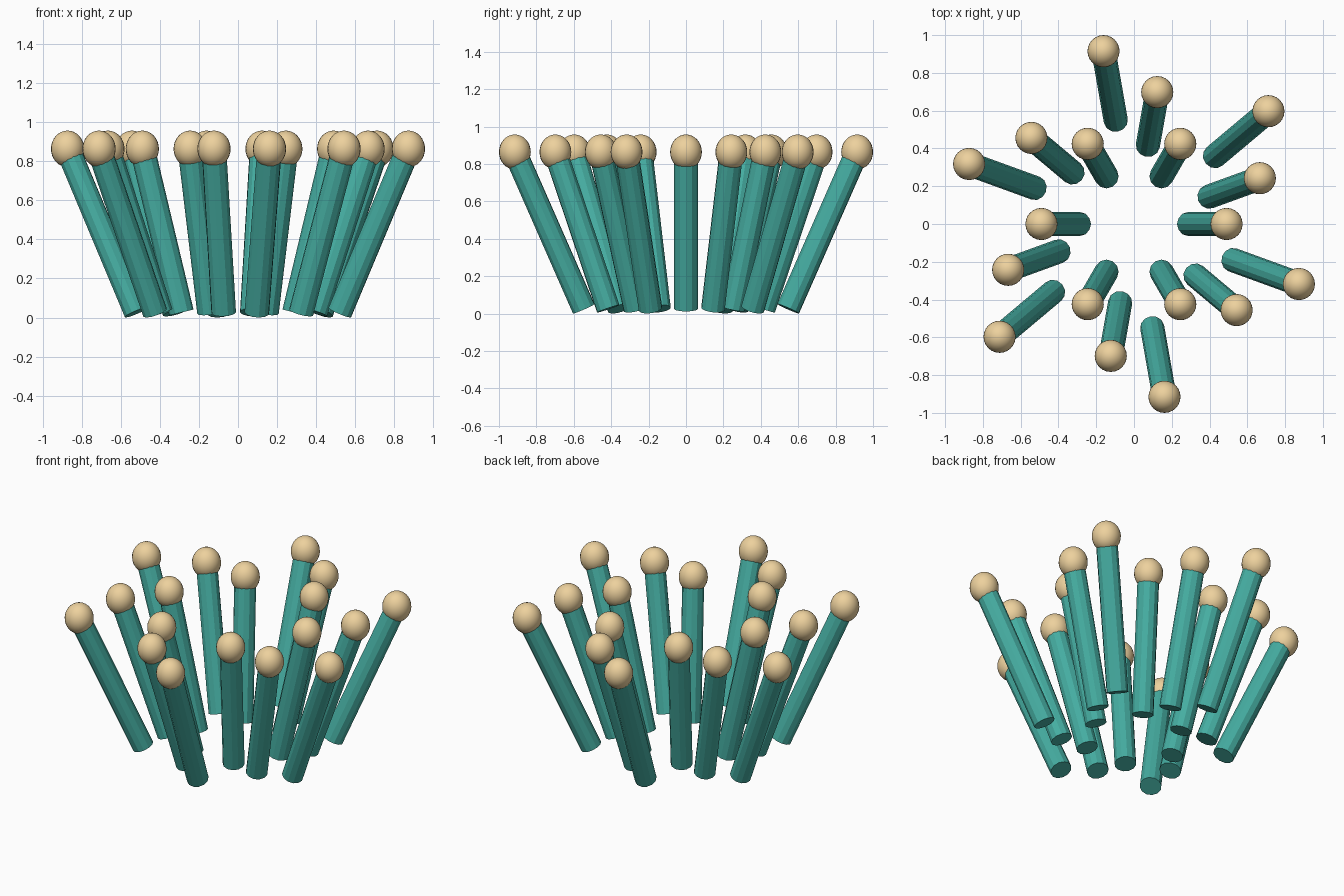
import bpy
from math import radians, cos, sin
from mathutils import Vector

if "Cube" in bpy.data.objects:
    bpy.data.objects.remove(bpy.data.objects["Cube"])


def material(name, color):
    m = bpy.data.materials.new(name)
    m.diffuse_color = color
    m.use_nodes = True
    m.node_tree.nodes["Principled BSDF"].inputs["Base Color"].default_value = m.diffuse_color
    return m


teal = material("teal", (0.06, 0.42, 0.36, 1))
sand = material("sand", (0.85, 0.64, 0.34, 1))

STALK_R, BASE_Z, TIP_Z = 0.064, 0.026, 0.864


def stalk(name, base, tip):
    # 12-sided leaning rod ending inside its bead
    axis = tip - base
    bpy.ops.mesh.primitive_cylinder_add(vertices=12, radius=STALK_R, depth=axis.length,
                                        location=(base + tip) / 2)
    ob = bpy.context.object
    ob.name = name
    ob.rotation_euler = axis.to_track_quat('Z', 'Y').to_euler()
    ob.data.materials.append(teal)


def bead(name, centre):
    # slightly tall smooth ball on the tip
    bpy.ops.mesh.primitive_uv_sphere_add(segments=24, ring_count=16, radius=0.085,
                                         location=centre)
    ob = bpy.context.object
    ob.name = name
    ob.scale.z = 1.1
    bpy.ops.object.shade_smooth()
    ob.data.materials.append(sand)


# three rings of six, each ring turned 20 degrees: (base radius, tip radius)
rings = [(0.29, 0.49), (0.422, 0.709), (0.555, 0.929)]
for r, (base_r, tip_r) in enumerate(rings):
    for k in range(6):
        a = radians(60 * k + 20 * r)
        out = Vector((cos(a), sin(a), 0))
        tip = out * tip_r + Vector((0, 0, TIP_Z))
        stalk(f"stalk_{r + 1}_{k + 1}", out * base_r + Vector((0, 0, BASE_Z)), tip)
        bead(f"bead_{r + 1}_{k + 1}", tip)
